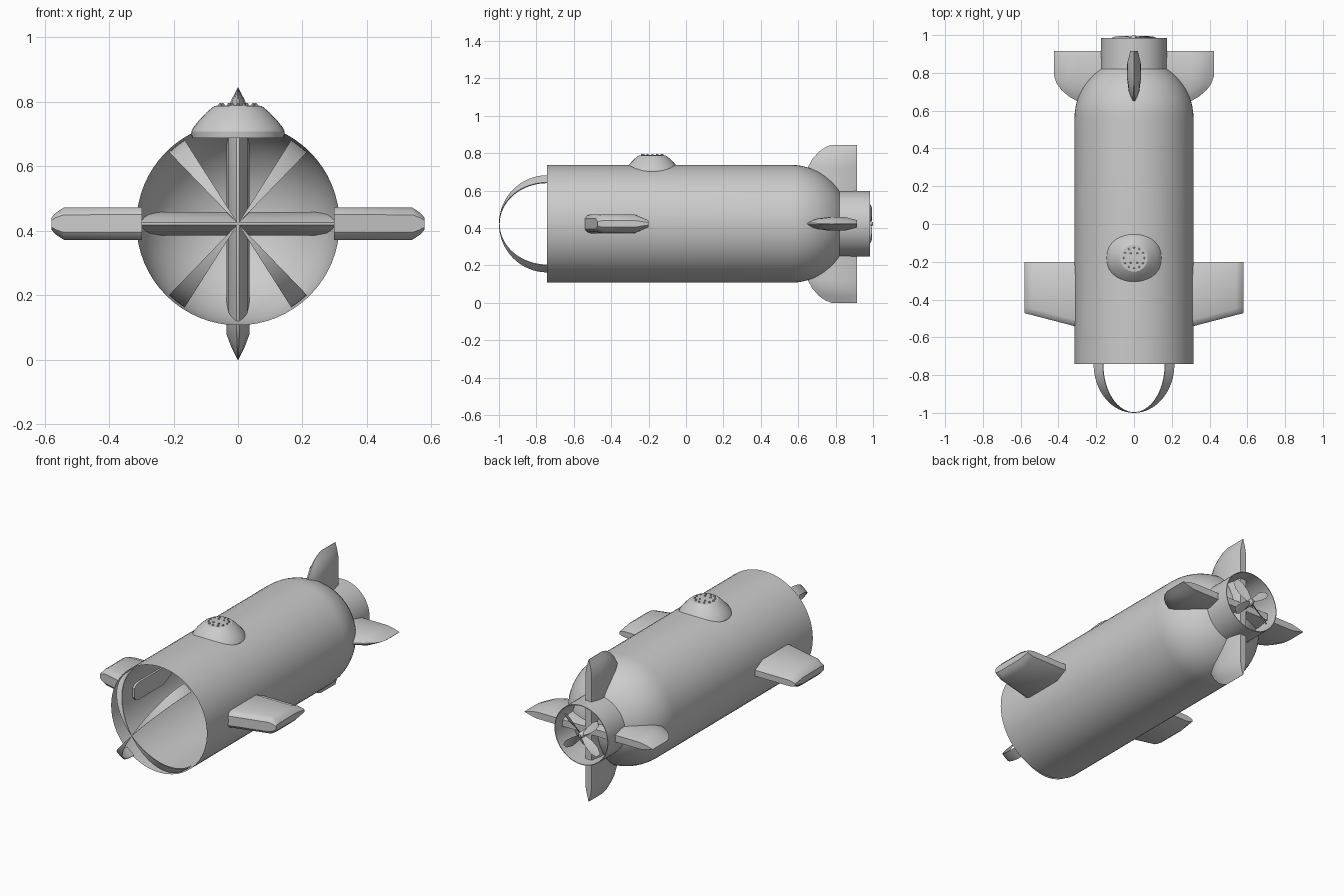
import bpy, bmesh, math
from mathutils import Matrix, Vector

if "Cube" in bpy.data.objects:
    bpy.data.objects.remove(bpy.data.objects["Cube"])

CZ = 0.4225                                   # height of the hull axis
AXIS = Matrix.Translation((0, 0, CZ))


def finish(name, bm, angle=35):
    bmesh.ops.recalc_face_normals(bm, faces=bm.faces)
    me = bpy.data.meshes.new(name)
    bm.to_mesh(me)
    bm.free()
    ob = bpy.data.objects.new(name, me)
    bpy.context.collection.objects.link(ob)
    bpy.ops.object.select_all(action='DESELECT')
    ob.select_set(True)
    bpy.context.view_layer.objects.active = ob
    bpy.ops.object.shade_smooth_by_angle(angle=math.radians(angle))
    return ob


def loft(name, rings, mat=AXIS, closed=True, caps=True, angle=35):
    """Skin a list of equally long point rings."""
    bm = bmesh.new()
    rows = [[bm.verts.new(mat @ Vector(p)) for p in ring] for ring in rings]
    n = len(rows[0])
    for a, b in zip(rows, rows[1:]):
        for i in range(n if closed else n - 1):
            j = (i + 1) % n
            bm.faces.new((a[i], a[j], b[j], b[i]))
    if caps:
        bm.faces.new(rows[0])
        bm.faces.new(rows[-1])
    bmesh.ops.remove_doubles(bm, verts=bm.verts, dist=0.00005)
    return finish(name, bm, angle)


def lathe(name, profile, segs, mat, caps=False, angle=35):
    """Turn (radius, height) points about local z."""
    rings = [[(r * math.cos(2 * math.pi * i / segs), r * math.sin(2 * math.pi * i / segs), h)
              for i in range(segs)] for r, h in profile]
    return loft(name, rings, mat, True, caps, angle)


ALONG_Y = AXIS @ Matrix.Rotation(math.radians(-90), 4, 'X')   # local z -> +y

# Hull: open tube with a hemispherical tail
R = 0.315
dome = [(R * math.cos(t), 0.56 + R * math.sin(t))
        for t in [math.pi / 2 * i / 16 for i in range(16)]]
lathe("hull", [(R, -0.742)] + dome + [(0.0001, 0.875)], 64, ALONG_Y)

# Propeller shroud and hub
lathe("propeller_shroud", [(0.176, 0.80), (0.176, 0.985), (0.172, 0.985), (0.172, 0.80)], 48, ALONG_Y)
lathe("propeller_hub", [(0.018, 0.86), (0.018, 0.985), (0.008, 1.0)], 16, ALONG_Y, True)

# Propeller blades: twisted thin strips
for k, a in enumerate((41, 139, 221, 319)):
    rings = []
    for r, w, pitch in ((0.01, 0.012, 50), (0.06, 0.024, 40), (0.11, 0.026, 30), (0.145, 0.014, 25)):
        c, s = math.cos(math.radians(pitch)), math.sin(math.radians(pitch))
        t = 0.003
        rings.append([(r, 0.98 + u * s + v * c, u * c - v * s)
                      for u, v in ((-w, 0), (0, t), (w, 0), (0, -t))])
    loft(f"propeller_blade_{k + 1}", rings, AXIS @ Matrix.Rotation(math.radians(a), 4, 'Y'))

# Tail fins: four, crossing through the hull axis
SECTION = ((0, 0.12), (0.1, 0.5), (0.22, 0.8), (0.42, 1), (0.75, 1), (1, 0.55))
for k in range(4):
    rings = []
    for r, lead, t in ((0, 0.65, 0.036), (0.30, 0.65, 0.036), (0.345, 0.675, 0.035),
                       (0.385, 0.71, 0.02), (0.41, 0.745, 0.007), (0.4225, 0.78, 0.001)):
        half = [(lead + f * (0.915 - lead), t * h) for f, h in SECTION]
        rings.append([(r, y, z) for y, z in half] + [(r, y, -z) for y, z in reversed(half)])
    loft(f"tail_fin_{k + 1}", rings, AXIS @ Matrix.Rotation(math.pi / 2 * k, 4, 'Y'), angle=40)

# Side wings: mirrored pair
for side, label in ((1, "right"), (-1, "left")):
    rings = []
    for x, lead, t in ((0.298, -0.545, 0.051), (0.54, -0.482, 0.05), (0.565, -0.476, 0.034),
                       (0.579, -0.472, 0.018)):
        half = [(lead, t * 0.55), (lead + 0.012, t * 0.85), (lead + 0.035, t),
                (-0.275, t), (-0.2, t * 0.35)]
        rings.append([(side * x, y, z) for y, z in half] +
                     [(side * x, y, -z) for y, z in reversed(half)])
    loft(f"{label}_wing", rings)

# Nose frame: four tapering strips of a dome meeting at the tip
for k, (sx, sz) in enumerate(((1, 1), (-1, 1), (-1, -1), (1, -1))):
    rings = []
    for i in range(17):
        t = math.pi / 2 * i / 16
        y = -0.742 - 0.258 * math.sin(t)
        ring = []
        for rad, a in ((0.308, 46), (0.308, 52), (0.308, 57.5), (0.302, 57.5), (0.302, 52), (0.302, 46)):
            q = max(rad * math.cos(t), 0.0005)
            dy = 0.004 * math.sin(t) if rad < 0.305 else 0
            ring.append((sx * q * math.cos(math.radians(a)), y + dy,
                         sz * q * math.sin(math.radians(a))))
        rings.append(ring)
    loft(f"nose_frame_{k + 1}", rings)

# Top hatch, reaching slightly inside the hull
HATCH = Matrix.Translation((0, -0.18, 0))
lathe("hatch", [(0.143, 0.688), (0.145, 0.708), (0.138, 0.722), (0.122, 0.742), (0.098, 0.767),
                (0.078, 0.784), (0.072, 0.788), (0.0001, 0.791)], 32, HATCH, angle=30)

# Hatch bolts: a ring and four in the middle
spots = [(0.055 * math.cos(i * math.pi / 6), 0.055 * math.sin(i * math.pi / 6)) for i in range(12)]
spots += [(x, y) for x in (-0.018, 0.018) for y in (-0.025, 0.025)]
for k, (x, y) in enumerate(spots):
    lathe(f"hatch_bolt_{k + 1}", [(0.005, 0.786), (0.005, 0.794), (0.003, 0.796)], 8,
          HATCH @ Matrix.Translation((x, y, 0)), True)
